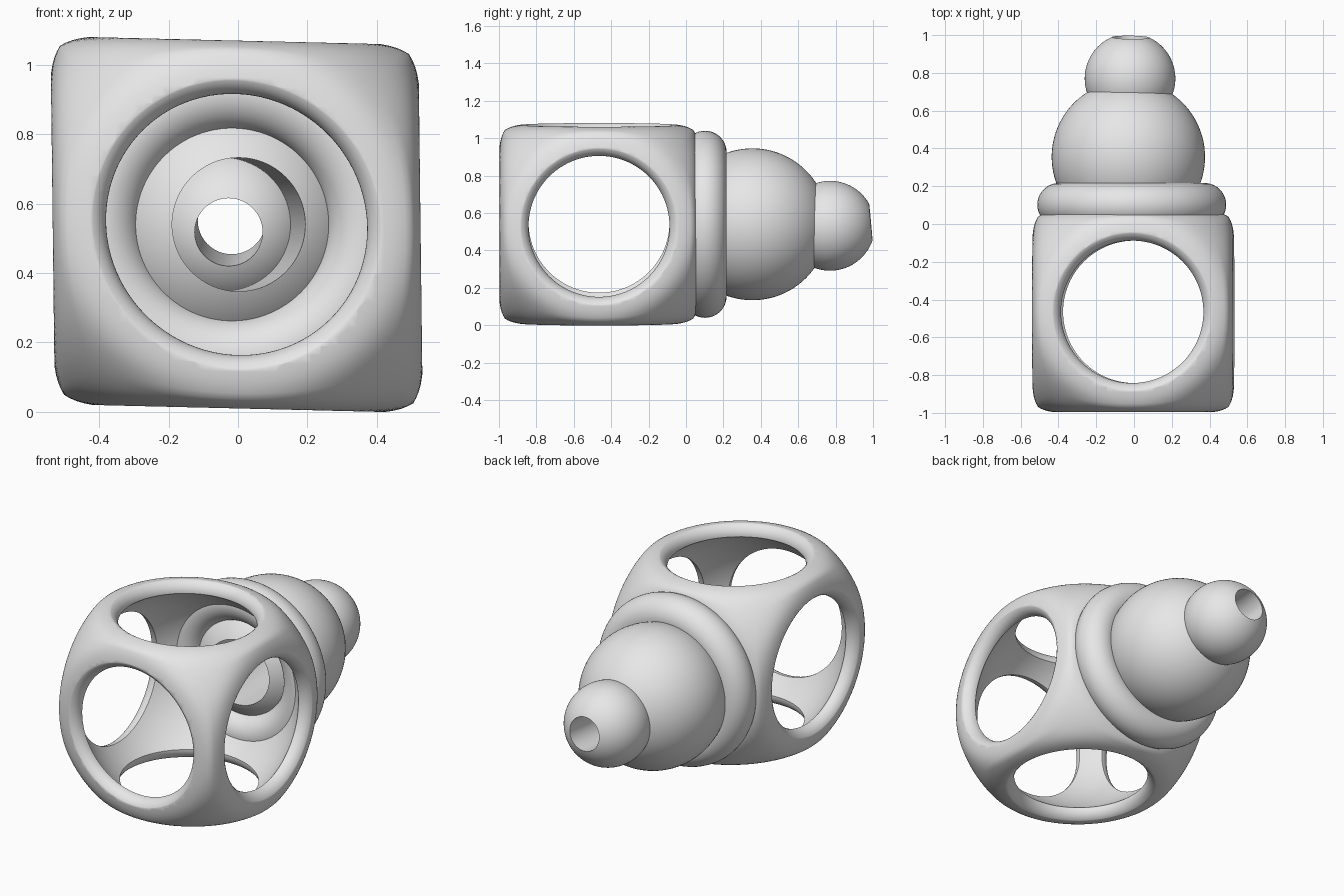
import bpy, bmesh
from math import sin, cos, pi, radians
from mathutils import Vector, Matrix

start = bpy.data.objects.get("Cube")
if start:
    bpy.data.objects.remove(start)

grey = bpy.data.materials.new("light_grey")
grey.use_nodes = True
grey.diffuse_color = (0.8, 0.8, 0.8, 1)
grey.node_tree.nodes["Principled BSDF"].inputs["Base Color"].default_value = grey.diffuse_color


def make(name, bm):
    """Turn a bmesh into a linked grey object."""
    bmesh.ops.recalc_face_normals(bm, faces=bm.faces)
    mesh = bpy.data.meshes.new(name)
    bm.to_mesh(mesh)
    bm.free()
    mesh.materials.append(grey)
    obj = bpy.data.objects.new(name, mesh)
    bpy.context.collection.objects.link(obj)
    return obj


def activate(obj):
    bpy.ops.object.select_all(action='DESELECT')
    obj.select_set(True)
    bpy.context.view_layer.objects.active = obj


def cut(obj, cutter):
    """Subtract the cutter and discard it."""
    mod = obj.modifiers.new("cut", 'BOOLEAN')
    mod.operation = 'DIFFERENCE'
    mod.solver = 'EXACT'
    mod.object = cutter
    activate(obj)
    bpy.ops.object.modifier_apply(modifier=mod.name)
    bpy.data.objects.remove(cutter)


def smooth(obj):
    activate(obj)
    bpy.ops.object.shade_smooth_by_angle(angle=radians(35))


def lathe(name, profile, steps=96, closed=False):
    """Spin (radius, height) points around z."""
    bm = bmesh.new()
    verts = [bm.verts.new((r, 0, h)) for r, h in profile]
    edges = [bm.edges.new(pair) for pair in zip(verts, verts[1:])]
    if closed:
        edges.append(bm.edges.new((verts[-1], verts[0])))
    bmesh.ops.spin(bm, geom=verts + edges, cent=(0, 0, 0), axis=(0, 0, 1),
                   angle=2 * pi, steps=steps, use_merge=True)
    bmesh.ops.remove_doubles(bm, verts=bm.verts, dist=1e-5)
    return make(name, bm)


def ball(name, radius, centre):
    """Sphere with its poles along y."""
    bm = bmesh.new()
    bmesh.ops.create_uvsphere(bm, u_segments=96, v_segments=48, radius=radius,
                              matrix=Matrix.Translation(centre) @ Matrix.Rotation(pi / 2, 4, 'X'))
    return make(name, bm)


def bore(radius, a, b):
    """Cylinder cutter through points a and b, extended past both."""
    a, b = Vector(a), Vector(b)
    axis = b - a
    turn = axis.to_track_quat('Z', 'Y').to_matrix().to_4x4()
    bm = bmesh.new()
    bmesh.ops.create_cone(bm, cap_ends=True, segments=96, radius1=radius, radius2=radius,
                          depth=axis.length * 1.5,
                          matrix=Matrix.Translation((a + b) / 2) @ turn)
    return make("bore_cutter", bm)


# Hollow body: a cube softly clipped by a sphere
HALF, ROUND, BLEND = 0.537, 0.72, 24
bm = bmesh.new()
bmesh.ops.create_cube(bm, size=2)
bmesh.ops.subdivide_edges(bm, edges=bm.edges, cuts=39, use_grid_fill=True)
for v in bm.verts:
    d = v.co.normalized()
    flat = HALF / max(abs(c) for c in d)
    v.co = d * (flat ** -BLEND + ROUND ** -BLEND) ** (-1 / BLEND)
body = make("hollow_body", bm)
cut(body, ball("hollow_cutter", 0.6, (0, 0, 0)))

# Round openings with rolled rims on all six sides
HOLE, LIP, DEPTH = 0.377, 0.07, 0.467
half = [(HOLE + LIP * (1 - cos(t * pi / 20)), DEPTH + LIP * sin(t * pi / 20)) for t in range(11)]
half += [(HOLE + LIP, 0.8), (0, 0.8)]
rim_profile = [(r, -h) for r, h in reversed(half)] + half
for axis, angle in (('Z', 0), ('X', pi / 2), ('Y', pi / 2)):
    cutter = lathe("rim_cutter", rim_profile)
    cutter.data.transform(Matrix.Rotation(angle, 4, axis))
    cut(body, cutter)

# The body is very slightly skewed
skew = Matrix(((1, 0, -0.012, 0), (0, 1, 0, 0), (-0.024, 0, 1, 0), (0, 0, 0, 1)))
body.data.transform(Matrix.Translation((-0.004, -0.465, 0.54)) @ skew)
smooth(body)

# Collar ring at the back opening
tube = [(0.385 + 0.115 * cos(k * pi / 20), 0.115 * sin(k * pi / 20)) for k in range(40)]
collar = lathe("collar_ring", tube, closed=True)
collar.data.transform(Matrix.Translation((-0.012, 0.102, 0.54)) @ Matrix.Rotation(pi / 2, 4, 'X'))
smooth(collar)

# Large and small bored balls
large = ball("large_ball", 0.406, (-0.03, 0.355, 0.54))
cut(large, bore(0.193, (0.002, 0, 0.54), (-0.045, 0.65, 0.54)))
smooth(large)

small = ball("small_ball", 0.24, (-0.021, 0.77, 0.532))
cut(small, bore(0.098, (-0.027, 0.55, 0.518), (-0.018, 1, 0.553)))
smooth(small)
